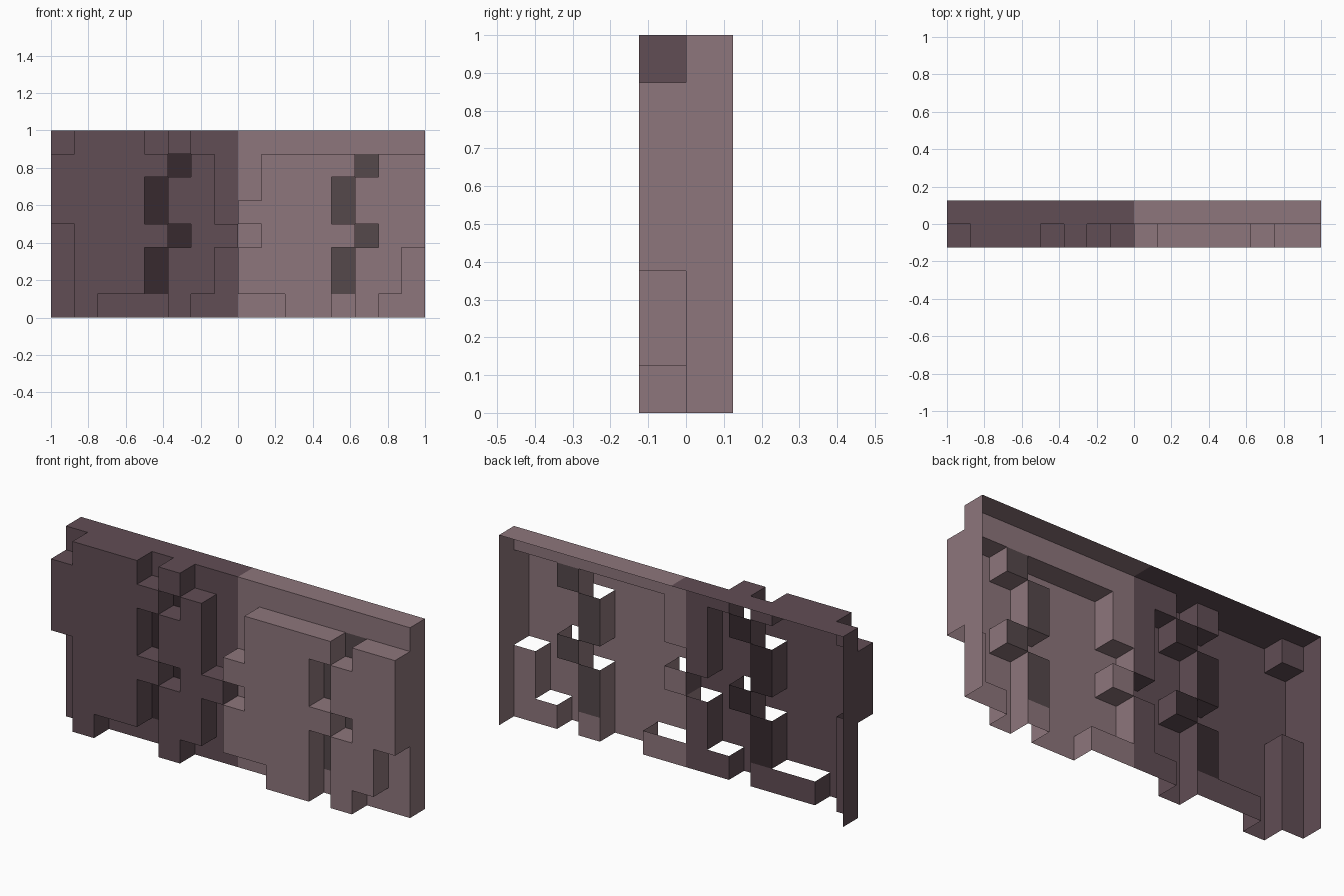
import bpy, bmesh, math

if "Cube" in bpy.data.objects:
    bpy.data.objects.remove(bpy.data.objects["Cube"])

S = 0.125                      # cell size
# Relief map, top row first: # raised, . recessed, x recessed and darker
ROWS = [".###.#..........",
        "#####x#..####x##",
        "####x##..###x###",
        "####x##.####x###",
        ".####x##.####x##",
        ".###x##.####x##.",
        ".###x##.####x##.",
        ".#...#....##.#.."]
ROWS = ROWS[::-1]


def material(name, rgb):
    m = bpy.data.materials.new(name)
    m.diffuse_color = (*rgb, 1)
    m.use_nodes = True
    m.node_tree.nodes["Principled BSDF"].inputs["Base Color"].default_value = m.diffuse_color
    return m


def raised(i, k):
    return 0 <= i < 16 and 0 <= k < 8 and ROWS[k][i] == "#"


def quad(bm, pts, mat=0):
    f = bm.faces.new([bm.verts.new(p) for p in pts])
    f.material_index = mat


def side(bm, x, y0, y1, z0, z1, right):
    # wall across x, facing +x when right is true
    pts = [(x, y0, z0), (x, y1, z0), (x, y1, z1), (x, y0, z1)]
    quad(bm, pts if right else pts[::-1])


def top(bm, x0, x1, y0, y1, z):
    quad(bm, [(x0, y0, z), (x1, y0, z), (x1, y1, z), (x0, y1, z)])


def build_half(name, columns, mats, outer_x):
    bm = bmesh.new()
    for i in columns:
        x0, x1 = -1 + i * S, -1 + (i + 1) * S
        for k in range(8):
            z0, z1 = k * S, (k + 1) * S
            up = raised(i, k)
            y = -S if up else 0
            # front of the cell
            quad(bm, [(x0, y, z0), (x1, y, z0), (x1, y, z1), (x0, y, z1)],
                 1 if ROWS[k][i] == "x" else 0)
            # sides and top ledge of raised cells (undersides stay open)
            if up:
                if not raised(i + 1, k):
                    side(bm, x1, -S, 0, z0, z1, True)
                if not raised(i - 1, k):
                    side(bm, x0, -S, 0, z0, z1, False)
                if not raised(i, k + 1):
                    top(bm, x0, x1, -S, 0, z1)
        # top rim
        top(bm, x0, x1, 0, S, 1)
    # outer end rim
    for k in range(8):
        side(bm, outer_x, 0, S, k * S, (k + 1) * S, outer_x > 0)
    # merge cells into clean flat panels
    bmesh.ops.remove_doubles(bm, verts=bm.verts, dist=1e-4)
    bmesh.ops.dissolve_limit(bm, angle_limit=math.radians(1), verts=bm.verts,
                             edges=bm.edges, delimit={'MATERIAL'})
    me = bpy.data.meshes.new(name)
    bm.to_mesh(me)
    bm.free()
    for m in mats:
        me.materials.append(m)
    bpy.context.collection.objects.link(bpy.data.objects.new(name, me))


build_half("left_wall_relief", range(0, 8),
           [material("dark_stone", (0.12, 0.075, 0.09)),
            material("dark_gap", (0.038, 0.023, 0.028))], -1)
build_half("right_wall_relief", range(8, 16),
           [material("light_stone", (0.27, 0.18, 0.2)),
            material("light_gap", (0.09, 0.065, 0.07))], 1)
